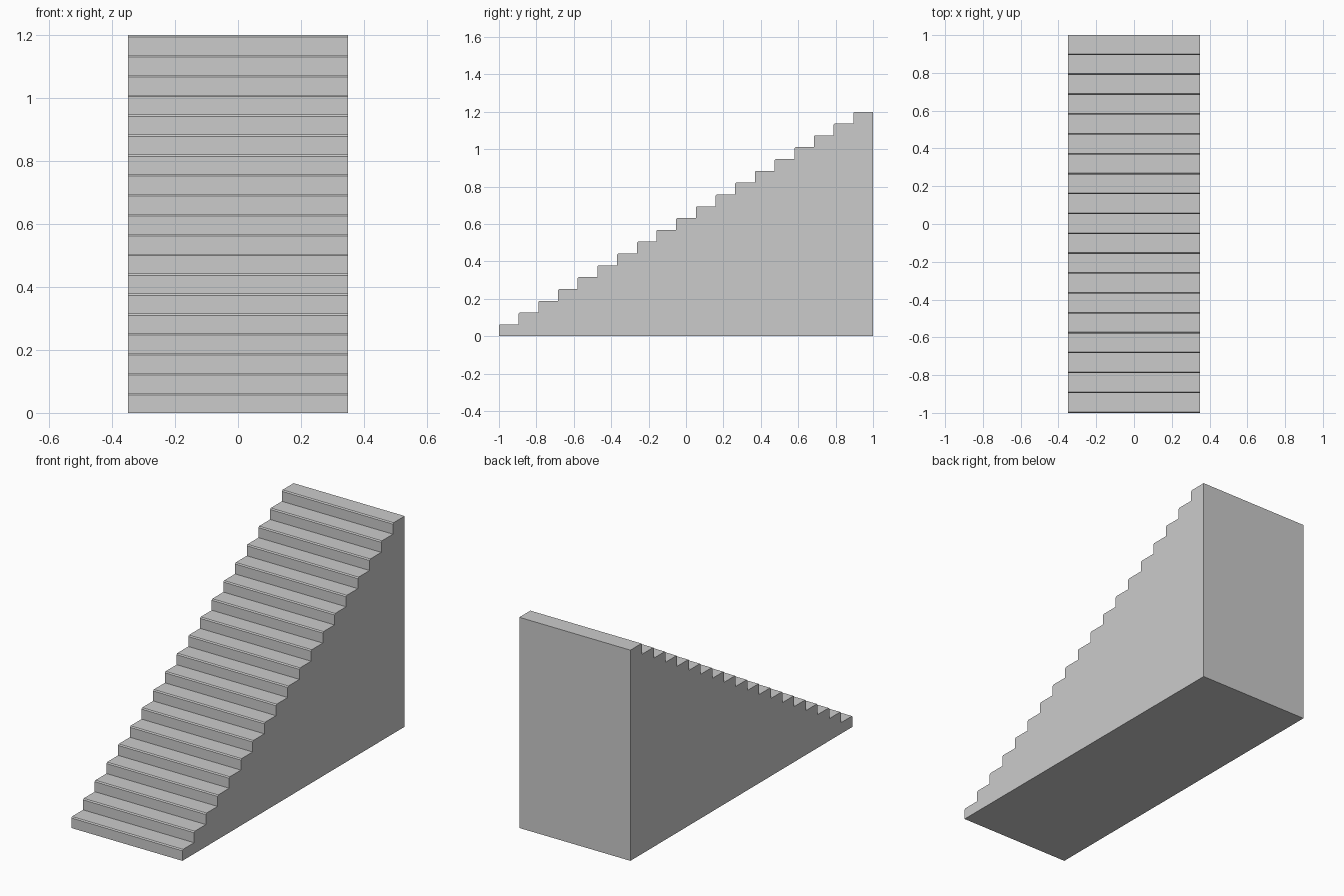
import bpy
import bmesh

if "Cube" in bpy.data.objects:
    bpy.data.objects.remove(bpy.data.objects["Cube"])

STEPS = 19
HALF_WIDTH, LENGTH, HEIGHT = 0.35, 2.0, 1.2
RUN, RISE = LENGTH / STEPS, HEIGHT / STEPS
CHAMFER = 0.006

# Side profile: stepped top with a small chamfer on each nosing
profile = [(-1.0, 0.0)]
for i in range(STEPS):
    y, z = -1.0 + i * RUN, (i + 1) * RISE
    if i:
        profile.append((y, z - RISE))
    profile += [(y, z - CHAMFER), (y + CHAMFER, z)]
profile += [(1.0, HEIGHT), (1.0, 0.0)]

# Extrude the profile across the width
bm = bmesh.new()
side = bm.faces.new([bm.verts.new((-HALF_WIDTH, y, z)) for y, z in profile])
extruded = bmesh.ops.extrude_face_region(bm, geom=[side], use_keep_orig=True)
moved = [g for g in extruded["geom"] if isinstance(g, bmesh.types.BMVert)]
bmesh.ops.translate(bm, verts=moved, vec=(2 * HALF_WIDTH, 0, 0))
bmesh.ops.recalc_face_normals(bm, faces=bm.faces)

mesh = bpy.data.meshes.new("staircase")
bm.to_mesh(mesh)
bm.free()
bpy.context.collection.objects.link(bpy.data.objects.new("staircase", mesh))
